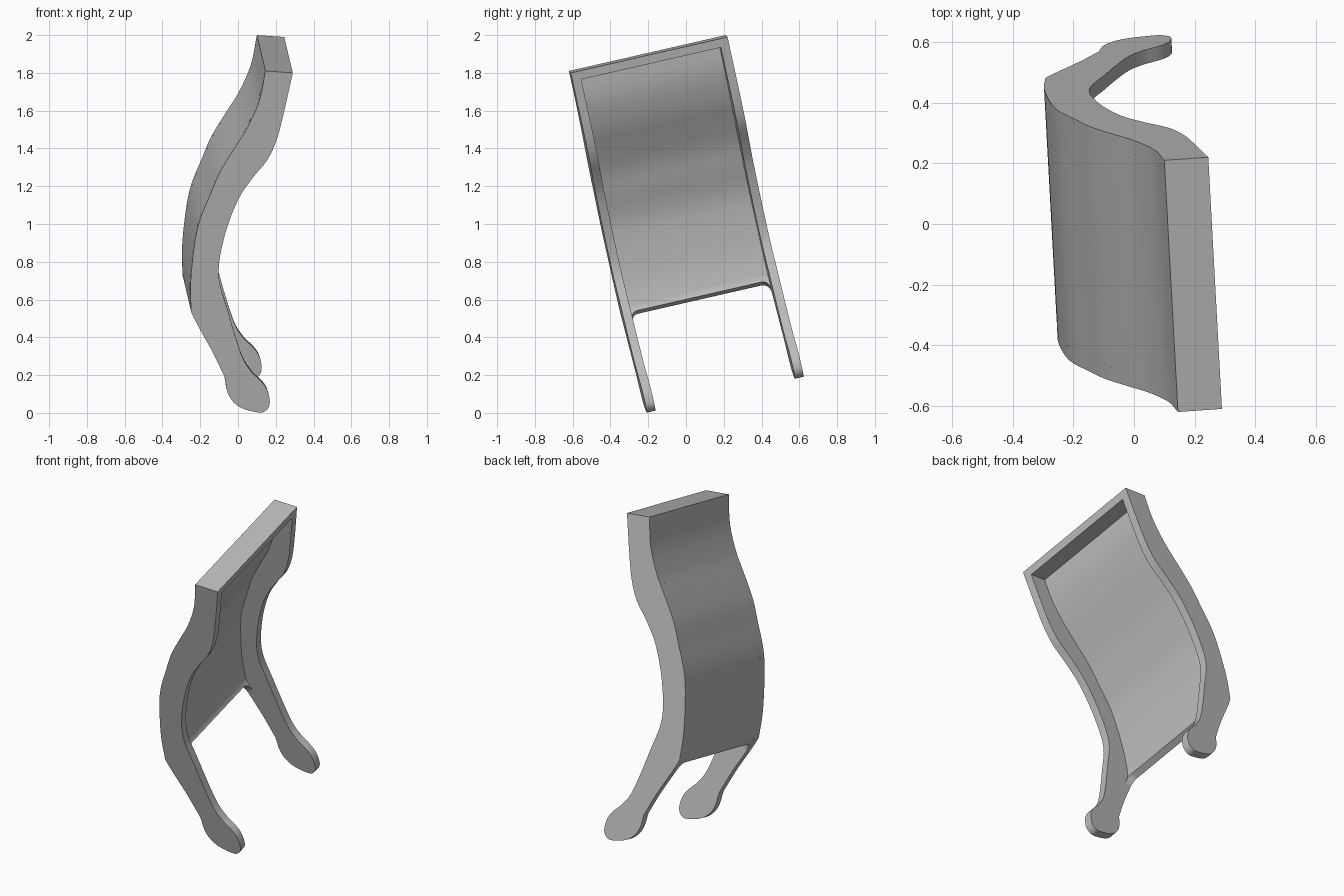
import bpy, bmesh, math
from mathutils import Vector

if "Cube" in bpy.data.objects:
    bpy.data.objects.remove(bpy.data.objects["Cube"], do_unlink=True)

grey = bpy.data.materials.new("plain grey")
grey.use_nodes = True
COLOUR = (0.5, 0.5, 0.5, 1)
grey.diffuse_color = COLOUR
grey.node_tree.nodes["Principled BSDF"].inputs["Base Color"].default_value = COLOUR

# Tilted frame: t runs 0..1 across the width, (x, z) traces the side profile
WIDTH = Vector((-0.045, 0.83, 0.19))
CORNER = Vector((0.145, -0.62, 1.81))
RAIL, SKIN, FILLET, WEB_END = 0.055, 0.04, 0.05, 0.505


def place(x, z, t):
    y = CORNER.y - (WIDTH.x * (x - CORNER.x) + WIDTH.z * (z - CORNER.z)) / WIDTH.y
    return Vector((x, y, z)) + WIDTH * t


def spline(points, steps=4):
    """Smooth open curve through the points."""
    p = [Vector(q) for q in points]
    p = [2 * p[0] - p[1]] + p + [2 * p[-1] - p[-2]]
    out = []
    for a, b, c, d in zip(p, p[1:], p[2:], p[3:]):
        for i in range(steps):
            u = i / steps
            out.append(0.5 * (2 * b + (c - a) * u + (2 * a - 5 * b + 4 * c - d) * u * u
                              + (3 * b - a - 3 * c + d) * u ** 3))
    return out + [p[-2]]


def finish(name, bm):
    bmesh.ops.recalc_face_normals(bm, faces=bm.faces)
    mesh = bpy.data.meshes.new(name)
    bm.to_mesh(mesh)
    bm.free()
    mesh.materials.append(grey)
    obj = bpy.data.objects.new(name, mesh)
    bpy.context.collection.objects.link(obj)
    bpy.ops.object.select_all(action='DESELECT')
    obj.select_set(True)
    bpy.context.view_layer.objects.active = obj
    bpy.ops.object.shade_smooth_by_angle(angle=math.radians(32))


def slab(name, outline, t0, t1):
    """Extrude a profile outline across part of the width."""
    bm = bmesh.new()
    a, b = ([bm.verts.new(place(x, z, t)) for x, z in outline] for t in (t0, t1))
    bm.faces.new(a)
    bm.faces.new(b)
    n = len(a)
    for i in range(n):
        j = (i + 1) % n
        bm.faces.new((a[i], a[j], b[j], b[i]))
    finish(name, bm)


# Profile: outer edge downwards, round the foot, inner edge back up
outer = spline([(0.145, 1.81), (0.112, 1.65), (0.05, 1.51), (-0.013, 1.41), (-0.093, 1.28),
                (-0.145, 1.16), (-0.214, 0.98), (-0.249, 0.725), (-0.249, 0.565),
                (-0.235, 0.505), (-0.135, 0.323), (-0.071, 0.19)])
foot = spline([(-0.071, 0.19), (-0.05, 0.095), (0.01, 0.03), (0.11, 0.002), (0.15, 0.014),
               (0.168, 0.05), (0.16, 0.106), (0.135, 0.153), (0.077, 0.21)])
inner = spline([(0.077, 0.21), (0.035, 0.27), (0, 0.36), (-0.055, 0.545), (-0.103, 0.735),
                (-0.07, 0.94), (0, 1.127), (0.077, 1.243), (0.156, 1.34), (0.204, 1.444),
                (0.24, 1.577), (0.29, 1.80)])
profile = outer + foot[1:] + inner[1:]

# Two side rails with rounded feet
slab("front_rail", profile, 0, RAIL)
slab("back_rail", profile, 1 - RAIL, 1)

# Top cap joining the rails
slab("top_cap", [(0.145, 1.81), (0.29, 1.80), (0.28, 1.755), (0.137, 1.765)], RAIL, 1 - RAIL)


def outer_x(z):
    for a, b in zip(outer, outer[1:]):
        if b.y <= z <= a.y:
            return a.x + (b.x - a.x) * (a.y - z) / (a.y - b.y)
    return outer[0].x


def skin_point(z, depth):
    h = 0.01
    lo, hi = max(z - h, 0.2), min(z + h, 1.81)
    slope = Vector((outer_x(hi) - outer_x(lo), hi - lo)).normalized()
    return outer_x(z) + slope.y * depth, z - slope.x * depth


# Curved back panel, its lower corners filleted into the rails
half = [RAIL + FILLET * (1 - math.cos(math.pi / 2 * i / 6)) for i in range(7)]
columns = half + [1 - t for t in reversed(half)]
ROWS = 48
bm = bmesh.new()
grids = []
for depth in (0, SKIN):
    grid = []
    for t in columns:
        edge = min(min(t, 1 - t) - RAIL, FILLET)
        reach = FILLET - math.sqrt(max(FILLET ** 2 - (FILLET - edge) ** 2, 0))
        low = WEB_END - reach
        zs = [low + (1.81 - low) * r / ROWS for r in range(ROWS + 1)]
        grid.append([bm.verts.new(place(*skin_point(z, depth), t)) for z in zs])
    grids.append(grid)
    for c, d in zip(grid, grid[1:]):
        for r in range(ROWS):
            bm.faces.new((c[r], d[r], d[r + 1], c[r + 1]))
for i in range(len(columns) - 1):
    for r in (0, ROWS):
        bm.faces.new((grids[0][i][r], grids[0][i + 1][r], grids[1][i + 1][r], grids[1][i][r]))
for i in (0, -1):
    for r in range(ROWS):
        bm.faces.new((grids[0][i][r], grids[0][i][r + 1], grids[1][i][r + 1], grids[1][i][r]))
finish("back_panel", bm)
